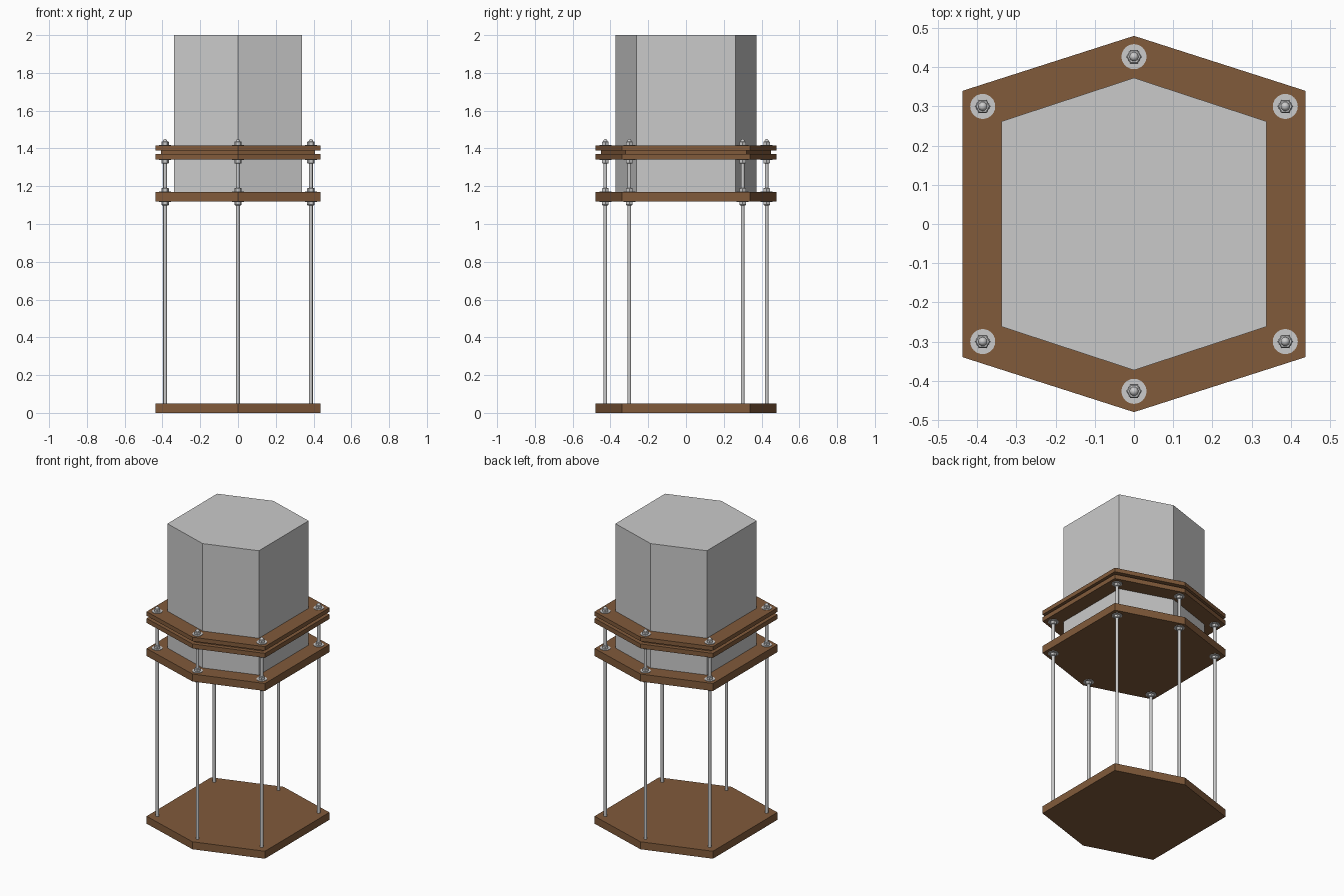
import bpy, bmesh, math

if "Cube" in bpy.data.objects:
    bpy.data.objects.remove(bpy.data.objects["Cube"])

def material(name, col):
    m = bpy.data.materials.new(name)
    m.diffuse_color = (*col, 1)
    m.use_nodes = True
    m.node_tree.nodes["Principled BSDF"].inputs["Base Color"].default_value = m.diffuse_color
    return m

WOOD = material("brown wood", (0.22, 0.103, 0.043))
METAL = material("light grey metal", (0.6, 0.6, 0.6))
BLOCK = material("light grey block", (0.59, 0.59, 0.59))

def hexagon(w, h, tip):
    return [(0, tip), (-w, h), (-w, -h), (0, -tip), (w, -h), (w, h)]

OUTER = hexagon(0.437, 0.34, 0.48)
SPACER = hexagon(0.407, 0.32, 0.45)
INNER = hexagon(0.338, 0.262, 0.373)

def finish(bm, name, mat):
    bmesh.ops.recalc_face_normals(bm, faces=bm.faces)
    me = bpy.data.meshes.new(name)
    bm.to_mesh(me)
    bm.free()
    me.materials.append(mat)
    ob = bpy.data.objects.new(name, me)
    bpy.context.collection.objects.link(ob)
    return ob

def prism(name, pts, z0, z1, mat, hole=None):
    bm = bmesh.new()
    loop = lambda p, z: [bm.verts.new((x, y, z)) for x, y in p]
    def wall(a, b):
        n = len(a)
        for i in range(n):
            j = (i + 1) % n
            bm.faces.new((a[i], a[j], b[j], b[i]))
    lo, hi = loop(pts, z0), loop(pts, z1)
    wall(lo, hi)
    if hole:
        hlo, hhi = loop(hole, z0), loop(hole, z1)
        wall(hlo, hhi)
        wall(lo, hlo)
        wall(hi, hhi)
    else:
        bm.faces.new(lo)
        bm.faces.new(hi)
    return finish(bm, name, mat)

def lathe(name, profile, x, y, n, smooth=False):
    # solid of revolution from (radius, z) pairs, closed by end caps
    bm = bmesh.new()
    rings = [[bm.verts.new((x + r * math.cos(2 * math.pi * k / n),
                            y + r * math.sin(2 * math.pi * k / n), z))
              for k in range(n)] for r, z in profile]
    for a, b in zip(rings, rings[1:]):
        for k in range(n):
            j = (k + 1) % n
            bm.faces.new((a[k], a[j], b[j], b[k]))
    bm.faces.new(rings[0])
    bm.faces.new(rings[-1])
    ob = finish(bm, name, METAL)
    if smooth:
        bpy.ops.object.select_all(action='DESELECT')
        ob.select_set(True)
        bpy.context.view_layer.objects.active = ob
        bpy.ops.object.shade_smooth_by_angle(angle=math.radians(40))

# wooden plates and clamp rings
prism("base_plate", OUTER, 0, 0.05, WOOD)
prism("support_plate", OUTER, 1.12, 1.17, WOOD)
prism("lower_clamp_ring", OUTER, 1.341, 1.371, WOOD, INNER)
prism("spacer_ring", SPACER, 1.371, 1.389, WOOD, INNER)
prism("upper_clamp_ring", OUTER, 1.389, 1.416, WOOD, INNER)

# hexagonal block resting on the support plate
prism("hexagonal_block", INNER, 1.17, 2.0, BLOCK)

# threaded rods with washers and nuts above and below the plates
for i, (x, y) in enumerate(hexagon(0.386, 0.30, 0.427)):
    R, top = 0.01, 1.438
    dome = [(0.0115 * math.cos(math.radians(a)),
             top + 0.0115 * math.sin(math.radians(a))) for a in (0, 22, 45, 67, 88)]
    lathe(f"rod_{i}", [(R, 0.04), (R, 1.42), (0.0115, 1.42)] + dome, x, y, 16, True)
    for tag, z, s in (("support_bottom", 1.12, -1), ("support_top", 1.17, 1),
                      ("ring_bottom", 1.341, -1), ("ring_top", 1.416, 1)):
        lathe(f"washer_{tag}_{i}", [(0.032, z), (0.032, z + s * 0.003)], x, y, 24, True)
        lathe(f"nut_{tag}_{i}", [(0.0195, z + s * 0.003), (0.0195, z + s * 0.018),
                                 (0.0165, z + s * 0.021)], x, y, 6)
